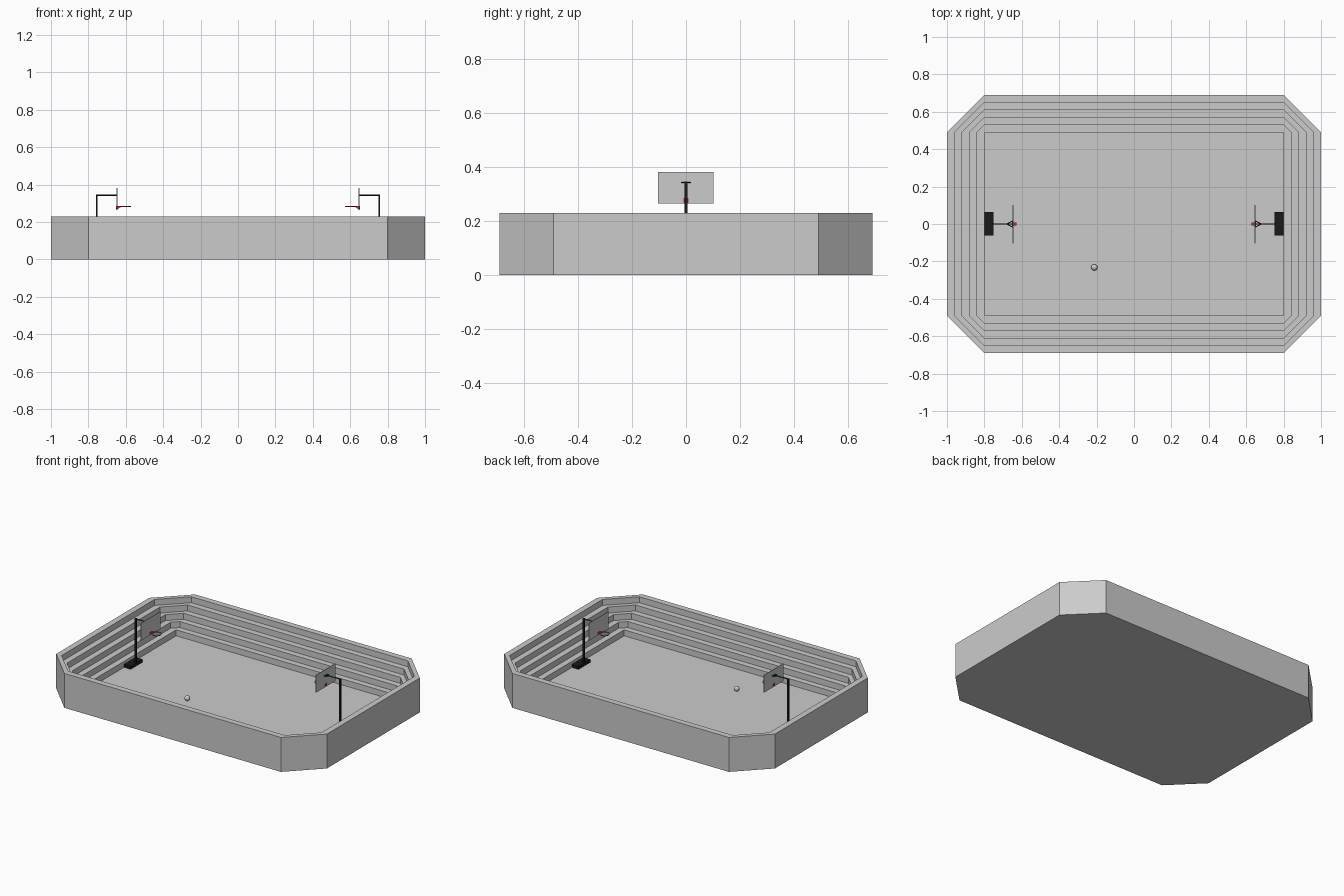
import bpy, bmesh, math
from mathutils import Vector

if "Cube" in bpy.data.objects:
    bpy.data.objects.remove(bpy.data.objects["Cube"])

FLOOR, STEP_H, STEP_W = 0.03, 0.04, 0.04


def material(name, rgb):
    m = bpy.data.materials.new(name)
    m.diffuse_color = (*rgb, 1)
    m.use_nodes = True
    m.node_tree.nodes["Principled BSDF"].inputs["Base Color"].default_value = m.diffuse_color
    return m


BLACK = material("black", (0.01, 0.01, 0.01))
RED = material("red", (0.6, 0.02, 0.04))


def finish(name, bm, mat=None):
    bmesh.ops.remove_doubles(bm, verts=bm.verts, dist=1e-5)
    bmesh.ops.recalc_face_normals(bm, faces=bm.faces)
    me = bpy.data.meshes.new(name)
    bm.to_mesh(me)
    bm.free()
    ob = bpy.data.objects.new(name, me)
    bpy.context.collection.objects.link(ob)
    if mat:
        me.materials.append(mat)
    return ob


def box(name, lo, hi, mat=None):
    bm = bmesh.new()
    bmesh.ops.create_cube(bm, size=1)
    for v in bm.verts:
        v.co = Vector([(a + b) / 2 + c * (b - a) for a, b, c in zip(lo, hi, v.co)])
    return finish(name, bm, mat)


def rod(name, a, b, r, mat):
    a, b = Vector(a), Vector(b)
    bm = bmesh.new()
    bmesh.ops.create_cone(bm, cap_ends=True, segments=8, radius1=r, radius2=r, depth=(b - a).length)
    ob = finish(name, bm, mat)
    ob.location = (a + b) / 2
    ob.rotation_euler = (b - a).to_track_quat('Z', 'Y').to_euler()
    return ob


# Stepped arena bowl: octagonal rings around a rectangular floor
def ring(bm, d, z):
    x, y = 0.8, 0.49
    pts = [(x + d, -y), (x + d, y), (x, y + d), (-x, y + d),
           (-x - d, y), (-x - d, -y), (-x, -y - d), (x, -y - d)]
    return [bm.verts.new((px, py, z)) for px, py in pts]


profile = [(5 * STEP_W, 0.0)]
for i in range(5, 0, -1):
    z = FLOOR + i * STEP_H
    profile += [(i * STEP_W, z), ((i - 1) * STEP_W, z)]
profile.append((0, FLOOR))
bm = bmesh.new()
rings = [ring(bm, d, z) for d, z in profile]
for r0, r1 in zip(rings, rings[1:]):
    for i in range(8):
        j = (i + 1) % 8
        bm.faces.new((r0[i], r0[j], r1[j], r1[i]))
bm.faces.new(rings[0][::-1])
bm.faces.new(rings[-1])
finish("stepped_arena", bm)

# Two hoop stands, mirrored across x
for s, side in ((-1, "left"), (1, "right")):
    def span(x0, x1):
        return min(s * x0, s * x1), max(s * x0, s * x1)

    x0, x1 = span(0.75, 0.8)
    box(side + "_stand_base", (x0, -0.061, FLOOR), (x1, 0.063, FLOOR + 0.02), BLACK)
    x0, x1 = span(0.75, 0.76)
    box(side + "_pole", (x0, -0.005, FLOOR + 0.01), (x1, 0.005, 0.346), BLACK)
    rod(side + "_arm", (s * 0.755, 0, 0.343), (s * 0.648, 0, 0.343), 0.003, BLACK)
    for t in (-1, 1):
        rod(side + "_arm_brace", (s * 0.682, 0, 0.343), (s * 0.648, t * 0.017, 0.343), 0.002, BLACK)
    rod(side + "_arm_crossbar", (s * 0.65, -0.018, 0.343), (s * 0.65, 0.018, 0.343), 0.002, BLACK)
    x0, x1 = span(0.645, 0.649)
    box(side + "_backboard", (x0, -0.103, 0.265), (x1, 0.102, 0.381))

    # Rim bracket: a small wedge
    bm = bmesh.new()
    vs = [[bm.verts.new((s * x, y, z)) for x, z in ((0.652, 0.286), (0.627, 0.286), (0.627, 0.28), (0.645, 0.268), (0.652, 0.268))]
          for y in (-0.009, 0.009)]
    bm.faces.new(vs[0])
    bm.faces.new(vs[1])
    for i in range(5):
        j = (i + 1) % 5
        bm.faces.new((vs[0][i], vs[0][j], vs[1][j], vs[1][i]))
    finish(side + "_rim_bracket", bm, RED)

    # Rim: thin open band
    bm = bmesh.new()
    bmesh.ops.create_cone(bm, cap_ends=False, segments=24, radius1=0.029, radius2=0.029, depth=0.006)
    rim = finish(side + "_rim", bm, RED)
    rim.location = (s * 0.602, 0, 0.283)

# Ball on the floor
bpy.ops.mesh.primitive_uv_sphere_add(segments=24, ring_count=12, radius=0.017,
                                     location=(-0.212, -0.232, FLOOR + 0.017))
bpy.context.object.name = "ball"
bpy.ops.object.shade_smooth_by_angle()
